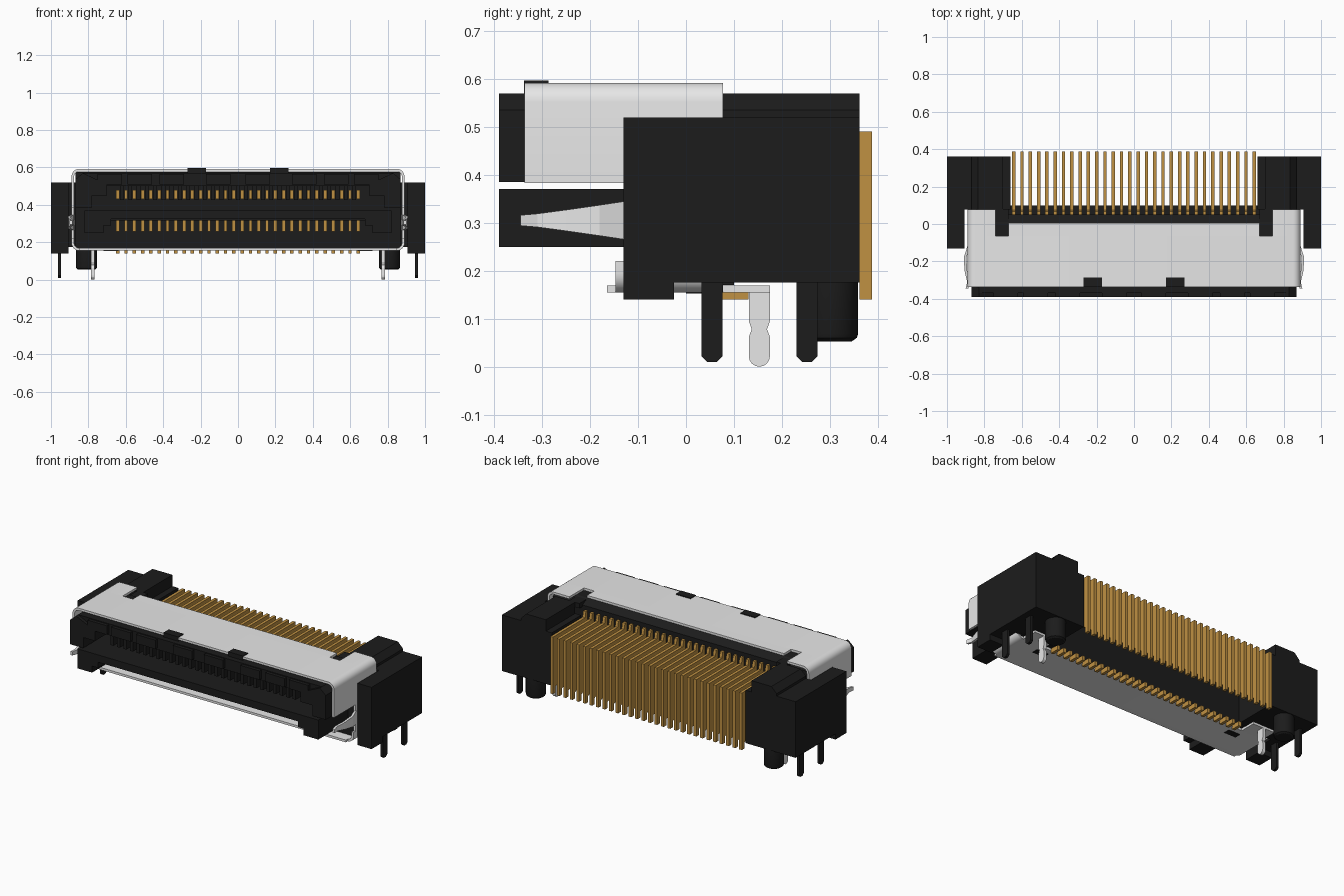
import bpy, bmesh, math

if "Cube" in bpy.data.objects:
    bpy.data.objects.remove(bpy.data.objects["Cube"])


def material(name, rgb):
    m = bpy.data.materials.new(name)
    m.diffuse_color = (*rgb, 1)
    m.use_nodes = True
    m.node_tree.nodes["Principled BSDF"].inputs["Base Color"].default_value = m.diffuse_color
    return m


BLACK = material("black_plastic", (0.0115, 0.0115, 0.0115))
STEEL = material("bright_steel", (0.80, 0.80, 0.80))
GOLD = material("gold_contact", (0.53, 0.285, 0.055))


def rect(a0, a1, b0, b1):
    return [(a0, b0), (a1, b0), (a1, b1), (a0, b1)]


def box(x0, x1, y0, y1, z0, z1):
    return ('x', rect(y0, y1, z0, z1), x0, x1)


def arc(cx, cy, r, a0, a1, n=6):
    return [(cx + r * math.cos(math.radians(a0 + (a1 - a0) * i / n)),
             cy + r * math.sin(math.radians(a0 + (a1 - a0) * i / n))) for i in range(n + 1)]


def finish(bm, name, mat, smooth=False):
    bmesh.ops.recalc_face_normals(bm, faces=bm.faces)
    me = bpy.data.meshes.new(name)
    bm.to_mesh(me)
    bm.free()
    me.materials.append(mat)
    ob = bpy.data.objects.new(name, me)
    bpy.context.collection.objects.link(ob)
    if smooth:
        bpy.context.view_layer.objects.active = ob
        ob.select_set(True)
        bpy.ops.object.shade_smooth_by_angle(angle=math.radians(35))
        ob.select_set(False)


def loft(bm, rings):
    """Skin matching vertex rings and cap both ends."""
    for a, b in zip(rings, rings[1:]):
        for i in range(len(a)):
            j = (i + 1) % len(a)
            bm.faces.new((a[i], a[j], b[j], b[i]))
    bm.faces.new(rings[0])
    bm.faces.new(rings[-1])


def part(name, mat, solids, mirror=False, smooth=False):
    """Join prisms (axis, 2D profile, start, end) into one object; mirror copies across x."""
    place = {'x': lambda p, t: (t, p[0], p[1]),
             'y': lambda p, t: (p[0], t, p[1]),
             'z': lambda p, t: (p[0], p[1], t)}
    bm = bmesh.new()
    for s in ((1, -1) if mirror else (1,)):
        for axis, pts, a, b in solids:
            rings = []
            for t in (a, b):
                co = [place[axis](p, t) for p in pts]
                rings.append([bm.verts.new((s * c[0], c[1], c[2])) for c in co])
            loft(bm, rings)
    finish(bm, name, mat, smooth)


# Housing core
part("housing_core", BLACK, [
    ('x', [(-0.10, 0.17), (0.10, 0.17), (0.10, 0.45), (0.05, 0.45), (0.05, 0.55),
           (0.0, 0.575), (-0.10, 0.575)], -0.87, 0.87)])

# Upper jaw: roof with stepped end walls and front ribs
part("upper_jaw_roof", BLACK, [
    ('y', [(-0.87, 0.50), (0.87, 0.50), (0.87, 0.535), (0.83, 0.57),
           (-0.83, 0.57), (-0.87, 0.535)], -0.37, -0.10)])
part("upper_jaw_walls", BLACK, [
    ('y', [(0.70, 0.45), (0.70, 0.51), (0.83, 0.57), (0.87, 0.535), (0.87, 0.385),
           (0.78, 0.385), (0.78, 0.45)], -0.39, -0.10)], mirror=True)
part("jaw_front_ribs", BLACK,
     [box(x, x + 0.13, -0.39, -0.37, 0.51, 0.565) for x in (0.04, 0.29, 0.46, 0.62)], mirror=True)

# Lower tongue with end guides
part("tongue", BLACK, [box(-0.82, 0.82, -0.39, -0.10, 0.325, 0.37)])
part("tongue_guides", BLACK, [box(0.72, 0.82, -0.39, -0.10, 0.25, 0.33),
                              box(0.68, 0.72, -0.39, -0.10, 0.29, 0.33)], mirror=True)

# Rear towers and outer end blocks
part("rear_towers", BLACK, [
    ('y', [(0.66, 0.175), (0.91, 0.175), (0.91, 0.52), (0.87, 0.52), (0.87, 0.535),
           (0.835, 0.57), (0.70, 0.57), (0.70, 0.50), (0.66, 0.50)], 0.077, 0.362)], mirror=True)
part("end_blocks", BLACK, [
    ('x', [(-0.13, 0.14), (-0.025, 0.14), (-0.025, 0.175), (0.362, 0.175),
           (0.362, 0.52), (-0.13, 0.52)], 0.905, 1.0)], mirror=True)

# Thin board posts with chamfered tips, and rounded locating pegs
part("board_posts", BLACK, [
    ('x', [(y, 0.18), (y, 0.022), (y + 0.012, 0.01), (y + 0.032, 0.01),
           (y + 0.044, 0.022), (y + 0.044, 0.18)], 0.947, 0.963)
    for y in (0.032, 0.23)], mirror=True)
bm = bmesh.new()
for s in (1, -1):
    loft(bm, [[bm.verts.new((s * x, y, z)) for x, y in arc(0.81, 0.302, r, 0, 345, 23)]
              for r, z in ((0.057, 0.18), (0.057, 0.069), (0.054, 0.060), (0.044, 0.053))])
finish(bm, "locating_pegs", BLACK, smooth=True)

# Upper metal shell: bent cover, middle strip and rear side flaps
T = 0.014
outer = [(0.89, 0.383)] + arc(0.85, 0.552, 0.04, 0, 90)
inner = arc(0.85, 0.552, 0.04 - T, 90, 0) + [(0.89 - T, 0.383)]
cover = outer + [(-x, z) for x, z in outer[::-1]] + [(-x, z) for x, z in inner[::-1]] + inner
flap = outer + [(0.74, 0.592), (0.74, 0.592 - T)] + inner
part("shell_cover", STEEL, [('y', cover, -0.337, -0.065),
                            box(-0.67, 0.67, -0.065, 0.005, 0.592 - T, 0.592)], smooth=True)
part("shell_rear_flaps", STEEL, [('y', flap, -0.065, 0.077)], mirror=True, smooth=True)
part("shell_notch_keys", BLACK, [box(0.67, 0.74, -0.065, 0.08, 0.54, 0.57)], mirror=True)
part("shell_front_keys", BLACK, [box(0.17, 0.27, -0.338, -0.287, 0.56, 0.597)], mirror=True)

# Lower metal shell: floor plate curling up at the ends
out2 = [(0.89, 0.385)] + arc(0.85, 0.195, 0.04, 0, -90)
in2 = arc(0.85, 0.195, 0.04 - T, -90, 0) + [(0.89 - T, 0.385)]
tray = out2 + [(-x, z) for x, z in out2[::-1]] + [(-x, z) for x, z in in2[::-1]] + in2
part("shell_tray", STEEL, [('y', tray, -0.13, 0.077),
                           box(-0.85, 0.85, -0.165, -0.13, 0.155, 0.155 + T)], smooth=True)
curl = [(0.89, 0.22)] + out2[1:] + in2[:-1] + [(0.89 - T, 0.22)]
part("shell_tray_curls", STEEL, [('y', curl, -0.147, -0.13),
                                 box(0.70, 0.85, 0.07, 0.175, 0.155, 0.155 + T)],
     mirror=True, smooth=True)
part("tray_windows", BLACK, [box(0.64, 0.72, 0.0, 0.04, 0.153, 0.16)], mirror=True)

# Solder tails of the shell with a waisted, rounded outline
tail = [(0.131, 0.165), (0.131, 0.095), (0.137, 0.078), (0.131, 0.062)] \
    + arc(0.153, 0.022, 0.022, 180, 360, 8) \
    + [(0.175, 0.062), (0.169, 0.078), (0.175, 0.095), (0.175, 0.165)]
part("shell_tails", STEEL, [('x', tail, 0.767, 0.787)], mirror=True)

# Tapered side springs bowing outward
bm = bmesh.new()
for s in (1, -1):
    loft(bm, [[bm.verts.new((s * (x - d), y, 0.305 + k * h))
               for d, k in ((0, -1), (0, 1), (T, 1), (T, -1))]
              for y, x, h in ((-0.10, 0.885, 0.044), (-0.18, 0.91, 0.032), (-0.25, 0.906, 0.022),
                              (-0.31, 0.892, 0.014), (-0.345, 0.90, 0.011))])
finish(bm, "side_springs", STEEL)

# Thirty contacts per row, with plastic ribs between the upper fingers
W = 0.009
PITCH = 1.286 / 29
xs = [-0.643 + i * PITCH for i in range(30)]
leg = [(0.045, 0.45), (0.335, 0.45), (0.335, 0.19), (0.362, 0.178), (0.362, 0.14),
       (0.388, 0.14), (0.388, 0.49), (0.075, 0.49), (0.068, 0.525), (0.045, 0.525)]
part("upper_contact_tails", GOLD, [('x', leg, x - W, x + W) for x in xs])
part("lower_contact_tails", GOLD, [box(x - W, x + W, 0.075, 0.13, 0.14, 0.168) for x in xs])
part("upper_contact_fingers", GOLD, [box(x - W, x + W, -0.30, -0.09, 0.43, 0.48) for x in xs])
part("upper_finger_ribs", BLACK,
     [box(x + W + 0.003, x + PITCH - W - 0.003, -0.34, -0.09, 0.425, 0.505) for x in xs[:-1]])
part("lower_contact_fingers", GOLD, [box(x - W, x + W, -0.13, -0.09, 0.258, 0.315) for x in xs])
part("lower_contact_carrier", BLACK, [box(-0.68, 0.68, -0.34, -0.10, 0.316, 0.33)])
